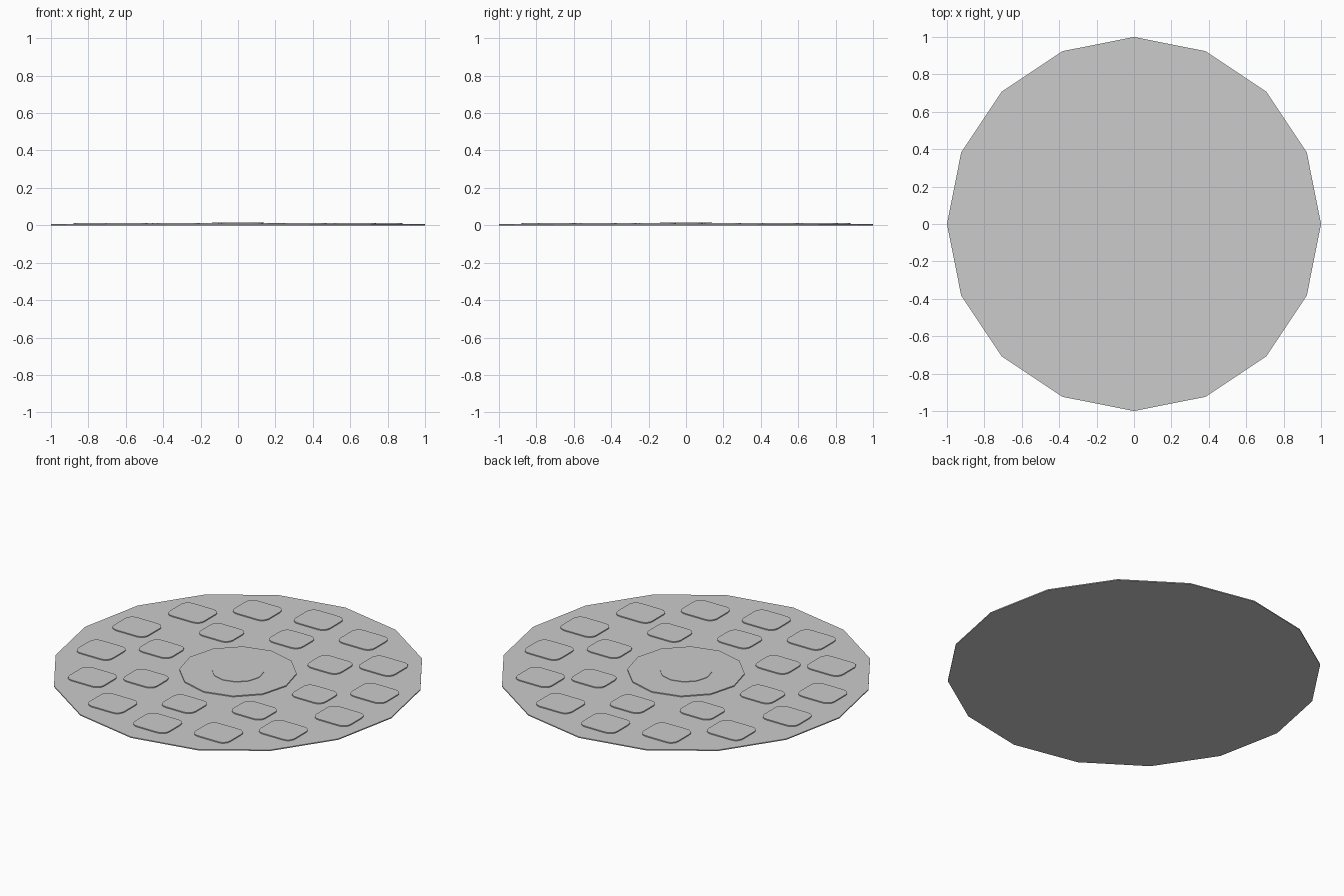
import bpy, bmesh
from math import sin, cos, pi, radians

if "Cube" in bpy.data.objects:
    bpy.data.objects.remove(bpy.data.objects["Cube"])


def prism(name, outline, z0, z1):
    """Extrude a flat outline between two heights."""
    bm = bmesh.new()
    lo = [bm.verts.new((x, y, z0)) for x, y in outline]
    hi = [bm.verts.new((x, y, z1)) for x, y in outline]
    bm.faces.new(lo[::-1])
    bm.faces.new(hi)
    n = len(outline)
    for i in range(n):
        j = (i + 1) % n
        bm.faces.new((lo[i], lo[j], hi[j], hi[i]))
    mesh = bpy.data.meshes.new(name)
    bm.to_mesh(mesh)
    bm.free()
    obj = bpy.data.objects.new(name, mesh)
    bpy.context.collection.objects.link(obj)
    return obj


def polygon(sides, r):
    return [(r * cos(2 * pi * i / sides), r * sin(2 * pi * i / sides)) for i in range(sides)]


def rounded_rect(cx, cy, w, h, r, steps=4):
    pts = []
    for q, (sx, sy) in enumerate([(1, 1), (-1, 1), (-1, -1), (1, -1)]):
        for i in range(steps + 1):
            a = pi / 2 * (q + i / steps)
            pts.append((cx + sx * (w / 2 - r) + r * cos(a), cy + sy * (h / 2 - r) + r * sin(a)))
    return pts


def tile_ring(name, count, radius, start, w, h):
    for i in range(count):
        a = start + 2 * pi * i / count
        prism(f"{name}_{i + 1}",
              rounded_rect(radius * cos(a), radius * sin(a), w, h, 0.045), 0.004, 0.012)


# Base plate and two stepped centre discs
prism("base_plate", polygon(16, 1.0), 0, 0.006)
prism("centre_disc", polygon(12, 0.315), 0.004, 0.012)
prism("centre_hub", polygon(12, 0.14), 0.010, 0.015)

# Two rings of rounded tiles, all kept square to the axes
tile_ring("outer_tile", 14, 0.782, radians(14.5), 0.225, 0.195)
tile_ring("inner_tile", 8, 0.5, 0, 0.21, 0.18)
